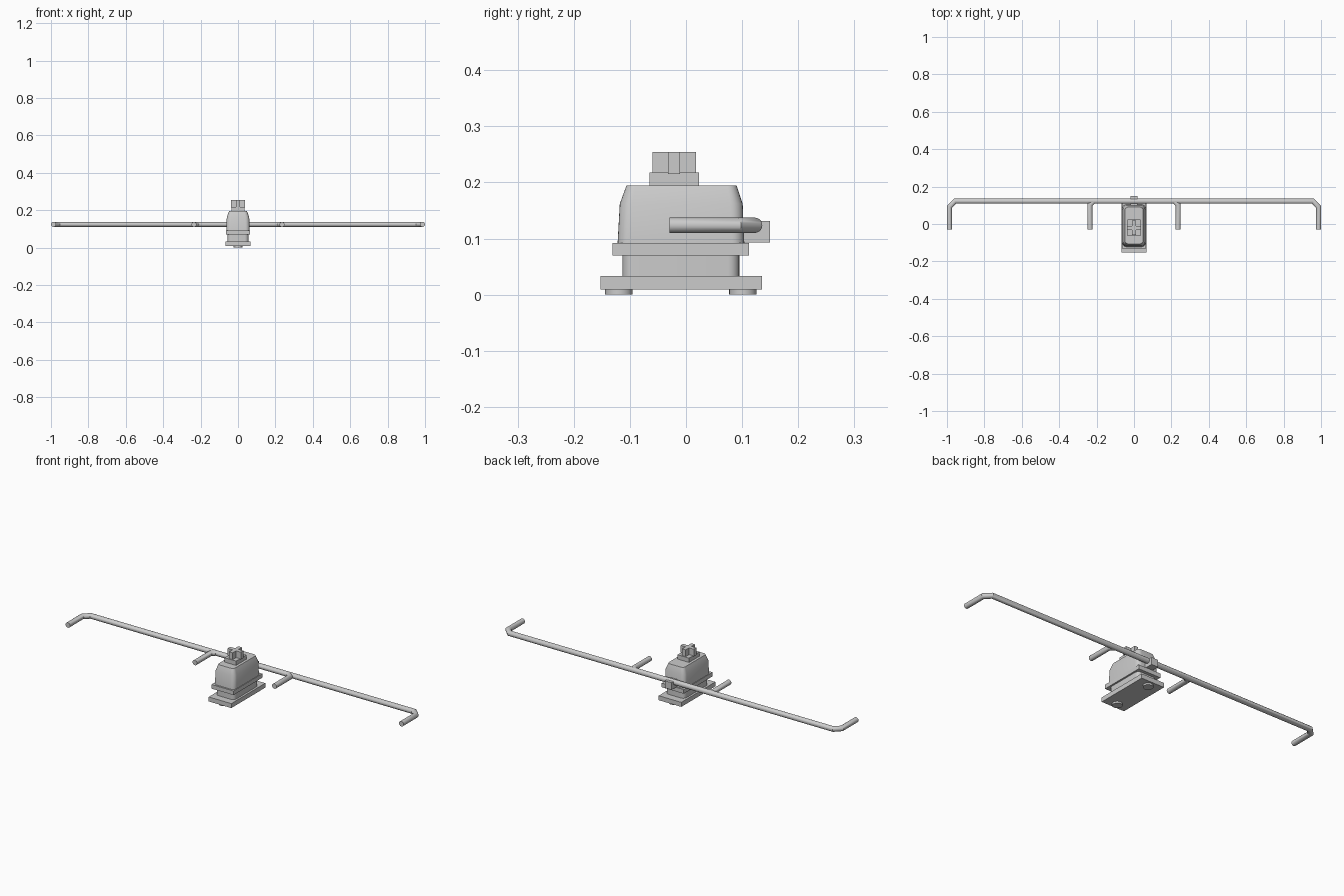
import bpy, bmesh, math
from mathutils import Vector

if "Cube" in bpy.data.objects:
    bpy.data.objects.remove(bpy.data.objects["Cube"])


def finish(name, bm, smooth=False):
    bmesh.ops.recalc_face_normals(bm, faces=bm.faces[:])
    mesh = bpy.data.meshes.new(name)
    bm.to_mesh(mesh)
    bm.free()
    ob = bpy.data.objects.new(name, mesh)
    bpy.context.collection.objects.link(ob)
    if smooth:
        bpy.ops.object.select_all(action='DESELECT')
        ob.select_set(True)
        bpy.context.view_layer.objects.active = ob
        bpy.ops.object.shade_smooth_by_angle(angle=math.radians(32))
    return ob


def skin(bm, rings):
    # Join a stack of equal-sized rings into a closed solid
    loops = [[bm.verts.new(p) for p in ring] for ring in rings]
    n = len(loops[0])
    for a, b in zip(loops, loops[1:]):
        for i in range(n):
            j = (i + 1) % n
            bm.faces.new((a[i], a[j], b[j], b[i]))
    bm.faces.new(loops[0][::-1])
    bm.faces.new(loops[-1])


def rounded_rect(hx, y0, y1, z, r, seg=6):
    pts = []
    corners = ((hx - r, y1 - r), (r - hx, y1 - r), (r - hx, y0 + r), (hx - r, y0 + r))
    for k, (cx, cy) in enumerate(corners):
        for s in range(seg + 1):
            a = math.pi / 2 * (k + s / seg)
            pts.append((cx + r * math.cos(a), cy + r * math.sin(a), z))
    return pts


def loft(name, sections):
    # Each section is half width, front y, back y, height, corner radius
    bm = bmesh.new()
    skin(bm, [rounded_rect(*s) for s in sections])
    return finish(name, bm, True)


def box(name, hx, y0, y1, z0, z1):
    bm = bmesh.new()
    skin(bm, [[(hx, y0, z), (hx, y1, z), (-hx, y1, z), (-hx, y0, z)] for z in (z0, z1)])
    return finish(name, bm)


def wire(name, x, r, c=0.03, sides=20):
    # Round rod with a mitred ring at every bend of a flat path
    z, yb, yf = 0.1237, 0.1223, -0.029
    path = [(-x, yf), (-x, yb - c), (-x + c, yb), (x - c, yb), (x, yb - c), (x, yf)]
    path = [Vector((px, py, z)) for px, py in path]
    rings = []
    for i, p in enumerate(path):
        d0 = (p - path[max(i - 1, 0)]).normalized()
        d1 = (path[min(i + 1, len(path) - 1)] - p).normalized()
        if i == 0:
            d0 = d1
        if i == len(path) - 1:
            d1 = d0
        t = (d0 + d1).normalized()
        side = Vector((-t.y, t.x, 0)) / t.dot(d0)
        angles = [2 * math.pi * k / sides for k in range(sides)]
        rings.append([p + side * r * math.cos(a) + Vector((0, 0, r * math.sin(a)))
                      for a in angles])
    bm = bmesh.new()
    skin(bm, rings)
    return finish(name, bm, True)


# Base and its two round feet
box("base_plate", 0.067, -0.152, 0.135, 0.009, 0.033)
for label, y in (("front", -0.1195), ("back", 0.1015)):
    bm = bmesh.new()
    skin(bm, [[(0.0245 * math.cos(k * math.pi / 16), y + 0.0245 * math.sin(k * math.pi / 16), z)
               for k in range(32)] for z in (0, 0.012)])
    finish(label + "_foot", bm, True)

# Housing
loft("lower_body", [(0.056, -0.113, 0.095, 0.033, 0.02), (0.056, -0.113, 0.095, 0.07, 0.02)])
box("flange", 0.065, -0.131, 0.112, 0.07, 0.092)
loft("upper_body", [(0.062, -0.122, 0.104, 0.09, 0.022),
                    (0.060, -0.118, 0.101, 0.162, 0.022),
                    (0.048, -0.106, 0.090, 0.195, 0.016)])
box("rear_clip", 0.020, 0.095, 0.150, 0.093, 0.131)

# Stem with a plus-shaped top
box("stem_base", 0.034, -0.065, 0.023, 0.19, 0.218)
a, b, cy = 0.0107, 0.0387, -0.021
plus = [(b, -a), (b, a), (a, a), (a, b), (-a, b), (-a, a),
        (-b, a), (-b, -a), (-a, -a), (-a, -b), (a, -b), (a, -a)]
bm = bmesh.new()
skin(bm, [[(x, cy + y, z) for x, y in plus] for z in (0.2155, 0.254)])
finish("stem_cross", bm)

# Long and short stabilising wires sharing the rear bar line
wire("long_wire", 0.9863, 0.0137)
wire("short_wire", 0.235, 0.0134, 0.02)
